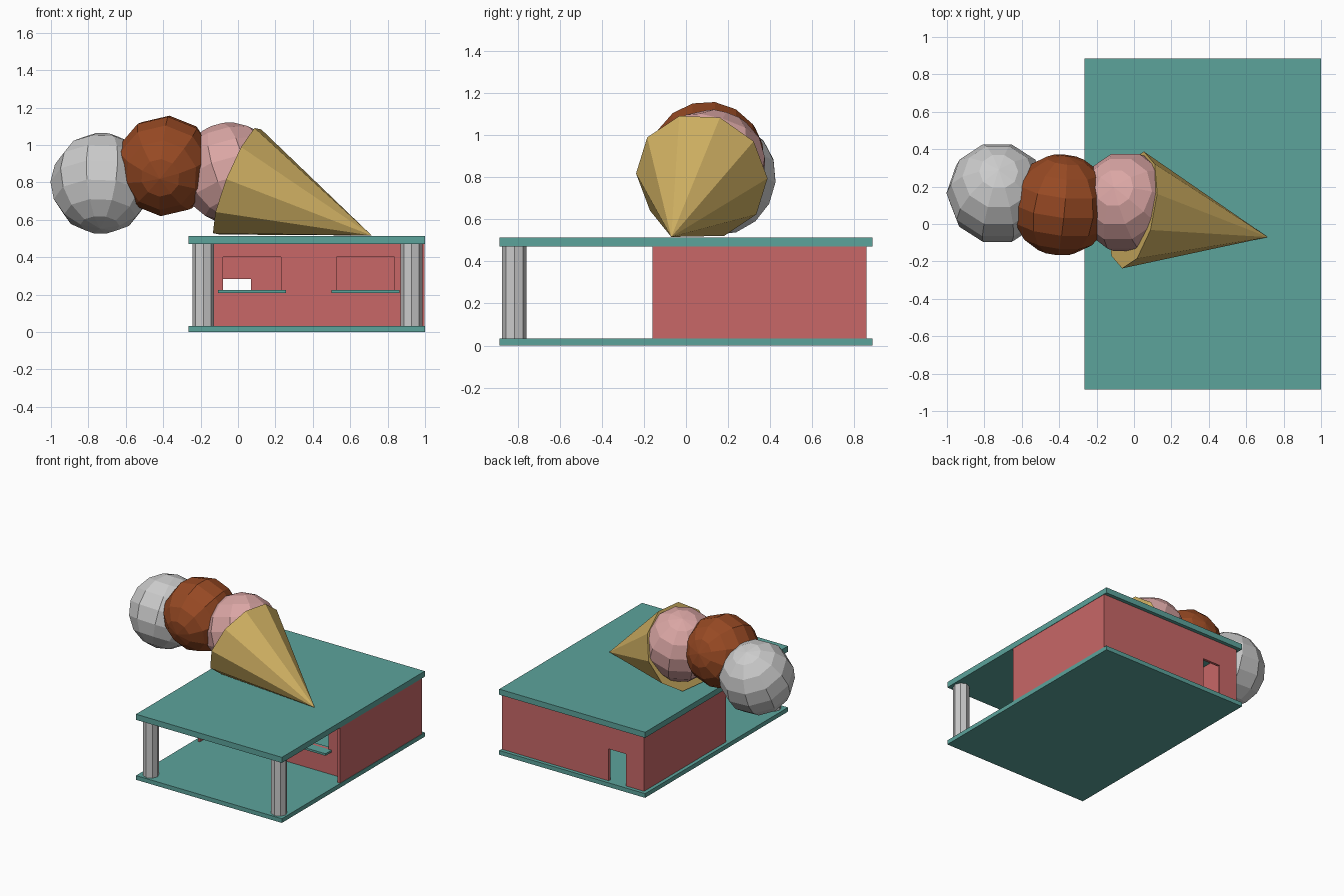
import bpy, bmesh, math
from mathutils import Vector, Matrix

if "Cube" in bpy.data.objects:
    bpy.data.objects.remove(bpy.data.objects["Cube"])


def material(name, rgb):
    m = bpy.data.materials.new(name)
    m.diffuse_color = (*rgb, 1)
    m.use_nodes = True
    m.node_tree.nodes["Principled BSDF"].inputs["Base Color"].default_value = m.diffuse_color
    return m


TEAL = material("teal", (0.107, 0.367, 0.33))
RED = material("red", (0.578, 0.136, 0.136))
GREY = material("light_grey", (0.60, 0.60, 0.60))
BROWN = material("chocolate_brown", (0.31, 0.067, 0.017))
PINK = material("pink", (0.70, 0.38, 0.37))
GOLD = material("wafer_gold", (0.65, 0.45, 0.127))


def finish(bm, name, mat):
    bmesh.ops.recalc_face_normals(bm, faces=bm.faces)
    me = bpy.data.meshes.new(name)
    bm.to_mesh(me)
    bm.free()
    me.materials.append(mat)
    ob = bpy.data.objects.new(name, me)
    bpy.context.collection.objects.link(ob)
    return ob


def box(name, lo, hi, mat):
    lo, hi = Vector(lo), Vector(hi)
    bm = bmesh.new()
    bmesh.ops.create_cube(bm, size=1)
    for v in bm.verts:
        v.co = Vector((v.co[i] * (hi[i] - lo[i]) + (hi[i] + lo[i]) / 2 for i in range(3)))
    return finish(bm, name, mat)


def wall(name, x0, x1, z0, z1, y, thick, holes):
    """Panel facing y, with rectangular holes (x0, x1, z0, z1) left out of a cell grid."""
    xs = sorted({x0, x1, *(h[0] for h in holes), *(h[1] for h in holes)})
    zs = sorted({z0, z1, *(h[2] for h in holes), *(h[3] for h in holes)})
    bm = bmesh.new()
    grid = [[bm.verts.new((x, y, z)) for z in zs] for x in xs]
    for i in range(len(xs) - 1):
        for j in range(len(zs) - 1):
            cx, cz = (xs[i] + xs[i + 1]) / 2, (zs[j] + zs[j + 1]) / 2
            if not any(h[0] < cx < h[1] and h[2] < cz < h[3] for h in holes):
                bm.faces.new((grid[i][j], grid[i + 1][j], grid[i + 1][j + 1], grid[i][j + 1]))
    ext = bmesh.ops.extrude_face_region(bm, geom=bm.faces[:], use_keep_orig=True)
    moved = [g for g in ext["geom"] if isinstance(g, bmesh.types.BMVert)]
    bmesh.ops.translate(bm, verts=moved, vec=(0, thick, 0))
    return finish(bm, name, RED)


def axes(direction):
    """Rotation whose z axis is direction and whose x axis lies close to world y."""
    w = Vector(direction).normalized()
    u = (Vector((0, 1, 0)) - w * w.y)
    if u.length < 0.2:
        u = Vector((1, 0, 0)) - w * w.x
    u.normalize()
    return Matrix((u, w.cross(u), w)).transposed().to_4x4()


# floor and roof slabs
FLOOR, CEIL = 0.033, 0.47
box("floor_slab", (-0.265, -0.885, 0), (1, 0.885, FLOOR), TEAL)
box("roof_slab", (-0.265, -0.885, CEIL), (1, 0.885, 0.514), TEAL)

# shop walls: sides run forward past the recessed front wall
box("left_wall", (-0.237, -0.16, FLOOR), (-0.217, 0.857, CEIL), RED)
box("right_wall", (0.977, -0.16, FLOOR), (0.997, 0.857, CEIL), RED)
windows = [(-0.08, 0.23), (0.527, 0.837)]
wall("front_wall", -0.217, 0.977, FLOOR, CEIL, -0.075, 0.02,
     [(a, b, 0.225, 0.40) for a, b in windows])
wall("back_wall", -0.217, 0.977, FLOOR, CEIL, 0.837, 0.02, [(-0.08, 0.07, FLOOR, 0.283)])

# serving counters under the windows
for side, (a, b) in zip(("left", "right"), windows):
    box(side + "_counter", (a - 0.027, -0.15, 0.209), (b + 0.027, -0.04, 0.225), TEAL)

# octagonal porch columns
for side, x in (("left", -0.185), ("right", 0.928)):
    bm = bmesh.new()
    bmesh.ops.create_cone(bm, cap_ends=True, segments=8, radius1=0.058, radius2=0.058,
                          depth=CEIL - FLOOR,
                          matrix=Matrix.Translation((x, -0.815, (CEIL + FLOOR) / 2)))
    finish(bm, side + "_column", GREY)

# tipped wafer cone lying on the roof
tip, mouth = Vector((0.715, -0.07, 0.516)), Vector((-0.005, 0.075, 0.806))
rot = axes(mouth - tip)
bm = bmesh.new()
rim = [bm.verts.new(mouth + rot.to_3x3() @ Vector((0.318 * math.cos(t), 0.318 * math.sin(t), 0)))
       for t in (math.radians(-2 + 36 * k) for k in range(10))]
apex = bm.verts.new(tip)
bm.faces.new(rim)
for k in range(10):
    bm.faces.new((rim[k], rim[(k + 1) % 10], apex))
finish(bm, "wafer_cone", GOLD)

# three faceted scoops
for name, centre, pole, mat in (
        ("strawberry_scoop", (-0.04, 0.115, 0.85), (-0.25, 0.3, 0.9), PINK),
        ("chocolate_scoop", (-0.39, 0.102, 0.888), (0.1, 0.95, 0.25), BROWN),
        ("vanilla_scoop", (-0.731, 0.165, 0.795), (0.03, 0.46, 0.89), GREY)):
    bm = bmesh.new()
    bmesh.ops.create_uvsphere(bm, u_segments=10, v_segments=8, radius=0.272,
                              matrix=Matrix.Translation(centre) @ axes(pole))
    finish(bm, name, mat)
